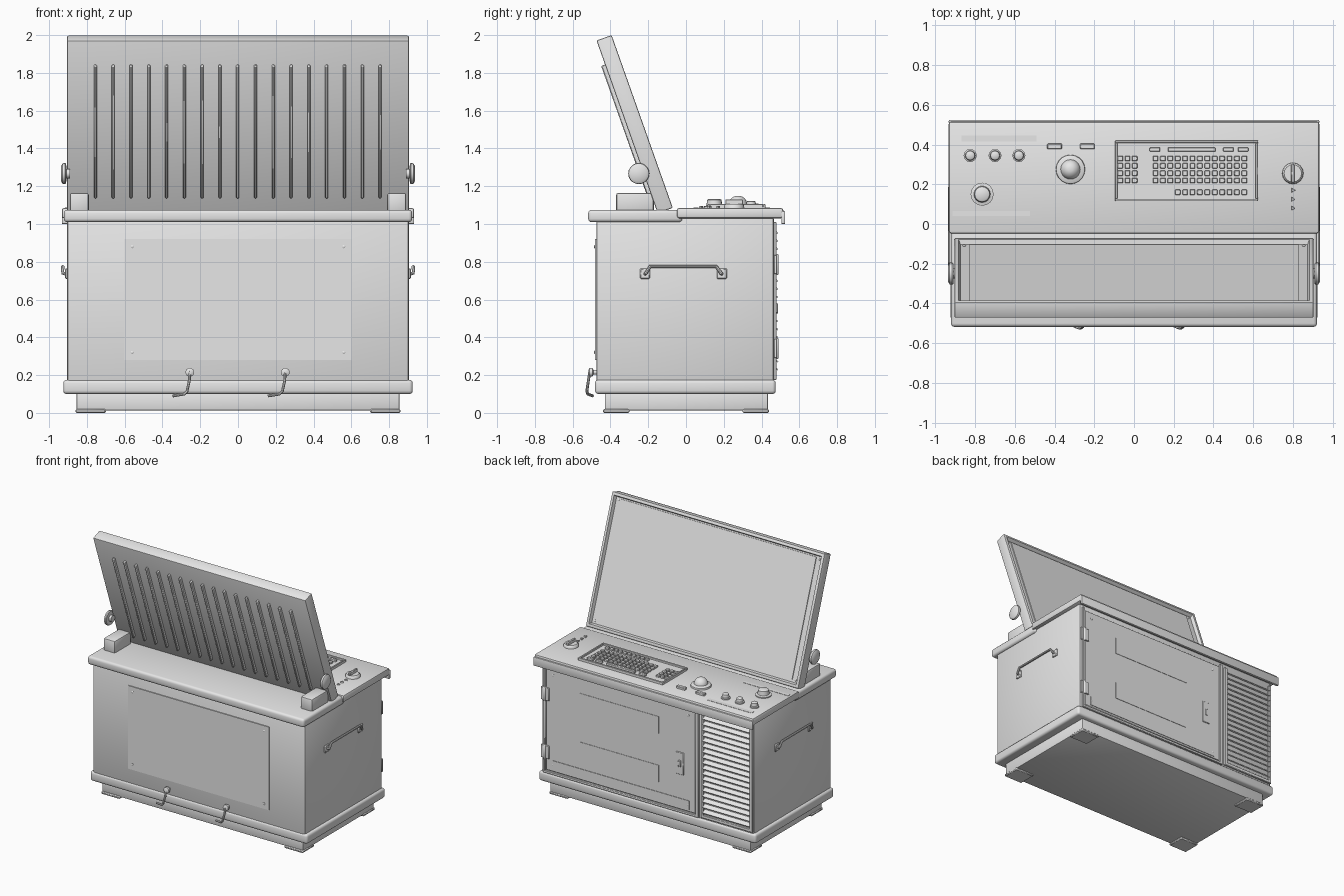
import bpy, bmesh, math
from mathutils import Matrix, Vector

if "Cube" in bpy.data.objects:
    bpy.data.objects.remove(bpy.data.objects["Cube"])

grey = bpy.data.materials.new("light grey")
grey.diffuse_color = (0.8, 0.8, 0.8, 1)
grey.use_nodes = True
grey.node_tree.nodes["Principled BSDF"].inputs["Base Color"].default_value = grey.diffuse_color
TILT = math.radians(19.5)
LID = Matrix.Translation((0, -0.15, 1.057)) @ Matrix.Rotation(TILT, 4, 'X')


def finish(name, bm, matrix=None):
    if matrix:
        bm.transform(matrix)
    bmesh.ops.recalc_face_normals(bm, faces=bm.faces)
    me = bpy.data.meshes.new(name)
    bm.to_mesh(me)
    bm.free()
    me.materials.append(grey)
    ob = bpy.data.objects.new(name, me)
    bpy.context.collection.objects.link(ob)
    return ob


def add_box(bm, x0, x1, y0, y1, z0, z1, rot=0):
    m = (Matrix.Translation(((x0 + x1) / 2, (y0 + y1) / 2, (z0 + z1) / 2))
         @ Matrix.Rotation(rot, 4, 'X') @ Matrix.Diagonal((x1 - x0, y1 - y0, z1 - z0, 1)))
    return bmesh.ops.create_cube(bm, size=1, matrix=m)


def boxes(name, items, bevel=0, seg=1, matrix=None, rot=0):
    bm = bmesh.new()
    for b in items:
        add_box(bm, *b, rot=rot)
    if bevel:
        bmesh.ops.bevel(bm, geom=bm.edges[:], offset=bevel, segments=seg,
                        profile=0.5, affect='EDGES')
    return finish(name, bm, matrix)


def lathe(name, loc, profile, n=24, axis='Z', matrix=None):
    """Stack of (radius, height) rings capped at both ends."""
    bm = bmesh.new()
    rings = [[bm.verts.new((r * math.cos(2 * math.pi * i / n),
                            r * math.sin(2 * math.pi * i / n), h)) for i in range(n)]
             for r, h in profile]
    for a, b in zip(rings, rings[1:]):
        for i in range(n):
            bm.faces.new((a[i], a[(i + 1) % n], b[(i + 1) % n], b[i]))
    bm.faces.new(rings[0])
    bm.faces.new(rings[-1])
    turn = {'Z': Matrix(), 'X': Matrix.Rotation(math.pi / 2, 4, 'Y'),
            '-X': Matrix.Rotation(-math.pi / 2, 4, 'Y'),
            'Y': Matrix.Rotation(-math.pi / 2, 4, 'X'),
            '-Y': Matrix.Rotation(math.pi / 2, 4, 'X')}[axis]
    m = Matrix.Translation(loc) @ turn
    return finish(name, bm, matrix @ m if matrix else m)


def rod(name, pts, r):
    cu = bpy.data.curves.new(name, 'CURVE')
    cu.dimensions = '3D'
    cu.bevel_depth, cu.bevel_resolution, cu.use_fill_caps = r, 2, True
    sp = cu.splines.new('POLY')
    sp.points.add(len(pts) - 1)
    for p, co in zip(sp.points, pts):
        p.co = (*co, 1)
    tmp = bpy.data.objects.new(name, cu)
    me = bpy.data.meshes.new_from_object(tmp)
    bpy.data.objects.remove(tmp)
    bm = bmesh.new()
    bm.from_mesh(me)
    return finish(name, bm)


def screws(name, xs, zs, y, axis, matrix=None):
    for x in xs:
        for z in zs:
            lathe(name, (x, y, z), [(0.009, 0), (0.009, 0.003), (0.005, 0.006)], 8, axis, matrix)


# Cabinet, plinth and rounded mouldings
boxes("cabinet_body", [(-0.905, 0.905, -0.475, 0.465, 0.15, 1.04)], 0.015, 2)
boxes("base_moulding", [(-0.925, 0.925, -0.482, 0.475, 0.10, 0.175)], 0.018, 3)
boxes("plinth", [(-0.855, 0.855, -0.43, 0.435, 0.012, 0.11)], 0.008, 2)
boxes("front_top_moulding", [(-0.922, 0.922, -0.518, -0.02, 1.01, 1.075)], 0.018, 3)
boxes("feet", [(min(s * .86, s * .70), max(s * .86, s * .70), y, y + .14, 0, .02)
               for s in (-1, 1) for y in (-.44, .30)], 0.006)

# Control desk with a drop lip at the rear
boxes("control_desk", [(-0.933, 0.933, -0.048, 0.515, 1.03, 1.085)], 0.012, 2)
boxes("desk_lip", [(-0.933, 0.933, 0.505, 0.525, 1.0, 1.068)], 0.005, 2)

# Tilted lid with a recessed screen on its rear side
bm = bmesh.new()
add_box(bm, -0.905, 0.905, 0, 0.085, 0, 0.97)
bmesh.ops.bevel(bm, geom=bm.edges[:], offset=0.008, segments=2, profile=0.5, affect='EDGES')
bm.normal_update()
back = max(bm.faces, key=lambda f: f.calc_center_median().y)
bmesh.ops.inset_individual(bm, faces=[back], thickness=0.02)
bmesh.ops.inset_individual(bm, faces=[back], thickness=0.012, depth=-0.025)
finish("display_lid", bm, LID)
boxes("display_screen", [(-0.83, 0.83, 0.058, 0.066, 0.05, 0.93)], 0, matrix=LID)
screws("screen_screw", (-0.855, 0.855), (0.05, 0.92), 0.06, 'Y', LID)

# Vertical cooling ribs on the lid front
boxes("lid_ribs", [(-0.755 + i * 0.0942 - 0.008, -0.755 + i * 0.0942 + 0.008, -0.022, 0.01, 0.09, 0.835)
                   for i in range(17)], 0.005, 1, LID)

# Lid pivots and hinge blocks, both sides
for s in (-1, 1):
    a, b = sorted((s * 0.79, s * 0.89))
    boxes("hinge_block", [(a, b, -0.37, -0.17, 1.06, 1.165)], 0.012, 2)
    lathe("lid_knob", (s * 0.89, -0.25, 1.267),
          [(0.025, 0), (0.025, 0.018), (0.052, 0.02), (0.056, 0.026), (0.054, 0.038), (0.04, 0.047)],
          20, 'X' if s > 0 else '-X')
    # Carrying handle
    a, b = sorted((s * 0.90, s * 0.915))
    boxes("handle_mounts", [(a, b, y - .027, y + .027, .71, .765) for y in (-.217, .19)], 0.005)
    x = s * 0.928
    rod("carry_handle", [(s * .91, -.217, .735), (x, -.212, .74), (x, -.19, .775),
                         (x, .16, .775), (x, .185, .74), (s * .91, .19, .735)], 0.009)

# Front access panel and hook latches
boxes("front_panel", [(-0.6, 0.6, -0.482, -0.47, 0.28, 0.92)])
screws("front_panel_screw", (-0.56, 0.56), (0.32, 0.88), -0.481, '-Y')
for x in (-0.255, 0.25):
    lathe("latch_pivot", (x, -0.47, 0.215), [(0.012, 0), (0.012, .02), (0.023, .025), (0.023, .04), (0.012, .046)],
          16, '-Y')
    rod("hook_latch", [(x, -.508, .225), (x - .003, -.517, .17), (x - .015, -.525, .115),
                       (x - .03, -.52, .10), (x - .09, -.495, .09)], 0.008)

# Rear door with border, labels, latch and hinges
boxes("rear_door", [(-0.41, 0.86, 0.46, 0.473, 0.20, 0.99)], 0.003)
boxes("door_border", [(-0.44, -0.415, .46, .479, .18, 1.01), (.865, .885, .46, .479, .18, 1.01),
                      (-0.44, .885, .46, .479, .175, .195)], 0.003)
boxes("door_labels", [(-0.10, 0.57, 0.472, 0.476, z, z + 0.13) for z in (0.36, 0.735)])
boxes("door_kick_strip", [(-0.36, 0.81, 0.472, 0.477, 0.215, 0.285)])
boxes("door_latch_plate", [(-0.315, -0.25, 0.47, 0.48, 0.47, 0.64)], 0.003)
boxes("door_latch_key", [(-0.292, -0.273, 0.475, 0.487, 0.53, 0.58)], 0.002)
screws("door_screw", (-0.35, 0.80), (0.25, 0.94), 0.472, 'Y')
for z in (0.34, 0.785):
    boxes("door_hinge_plate", [(0.83, 0.90, 0.465, 0.482, z - .05, z + .05)], 0.003)
    lathe("door_hinge_pin", (0.87, 0.479, z - .055), [(.008, 0), (.012, .005), (.012, .105), (.008, .11)], 12)

# Rear ventilation grille
boxes("vent_frame", [(-0.90, -0.875, .46, .48, .19, 1.0), (-0.485, -0.46, .46, .48, .19, 1.0),
                     (-0.90, -0.46, .46, .48, .185, .21)], 0.003)
boxes("vent_slats", [(-0.878, -0.482, .455, .490, .235 + i * .0425, .243 + i * .0425)
                     for i in range(18)], rot=-math.radians(40))

# Keyboard tray with raised border
boxes("keyboard_tray", [(-0.095, 0.625, 0.115, 0.42, 1.08, 1.091)], 0.002)
boxes("keyboard_border", [(-.095, .625, .115, .127, 1.08, 1.105), (-.095, .625, .408, .42, 1.08, 1.105),
                          (-.095, -.083, .127, .408, 1.08, 1.105), (.613, .625, .127, .408, 1.08, 1.105)], 0.002)
K = 0.0135
ROWS = (0.33, 0.293, 0.256, 0.219)
spots = [(-0.069 + i * 0.036, y) for i in range(3) for y in ROWS]
spots += [(0.108 + i * 0.0373, y) for i in range(13) for y in ROWS]
spots += [(0.108 + i * 0.0373, 0.16) for i in range(3, 13)]
boxes("keys", [(x - K, x + K, y - K, y + K, 1.088, 1.106) for x, y in spots], 0.003)
boxes("function_keys", [(x - w, x + w, .364, .386, 1.088, 1.108)
                        for x, w in ((.105, .026), (.29, .12), (.475, .026), (.55, .026))], 0.003)

# Desk buttons and flat labels
boxes("desk_buttons", [(x - .037, x + .037, .377, .405, 1.08, 1.103) for x in (-.40, -.235)], 0.004)
boxes("desk_labels", [(-.87, -.49, .415, .445, 1.083, 1.087), (-.915, -.525, .04, .065, 1.083, 1.087)])

# Dials and trackball
for x in (-0.825, -0.70, -0.58):
    lathe("small_dial", (x, 0.345, 1.083), [(.033, 0), (.033, .012), (.026, .015), (.023, .036), (.018, .04)], 12)
lathe("medium_dial", (-.765, .15, 1.083), [(.058, 0), (.058, .01), (.042, .014), (.038, .045), (.03, .05)], 16)
lathe("trackball_ring", (-.32, .275, 1.083), [(.074, 0), (.072, .014), (.052, .022)], 20)
lathe("trackball", (-.32, .275, 1.10),
      [(.05 * math.cos(t * math.pi / 14), .05 * math.sin(t * math.pi / 14)) for t in range(7)], 20)
lathe("selector_dial", (.80, .255, 1.083), [(.054, 0), (.052, .016), (.044, .024)], 16)
boxes("selector_grip", [(.791, .809, .208, .302, 1.10, 1.13)], 0.004)
for y in (0.17, 0.125, 0.08):
    lathe("arrow_button", (.80, y, 1.083), [(.013, 0), (.011, .012)], 3)

# Smooth curved areas, keep edges crisp
bpy.ops.object.select_all(action='SELECT')
bpy.context.view_layer.objects.active = bpy.context.scene.objects[0]
bpy.ops.object.shade_smooth_by_angle(angle=math.radians(40))
